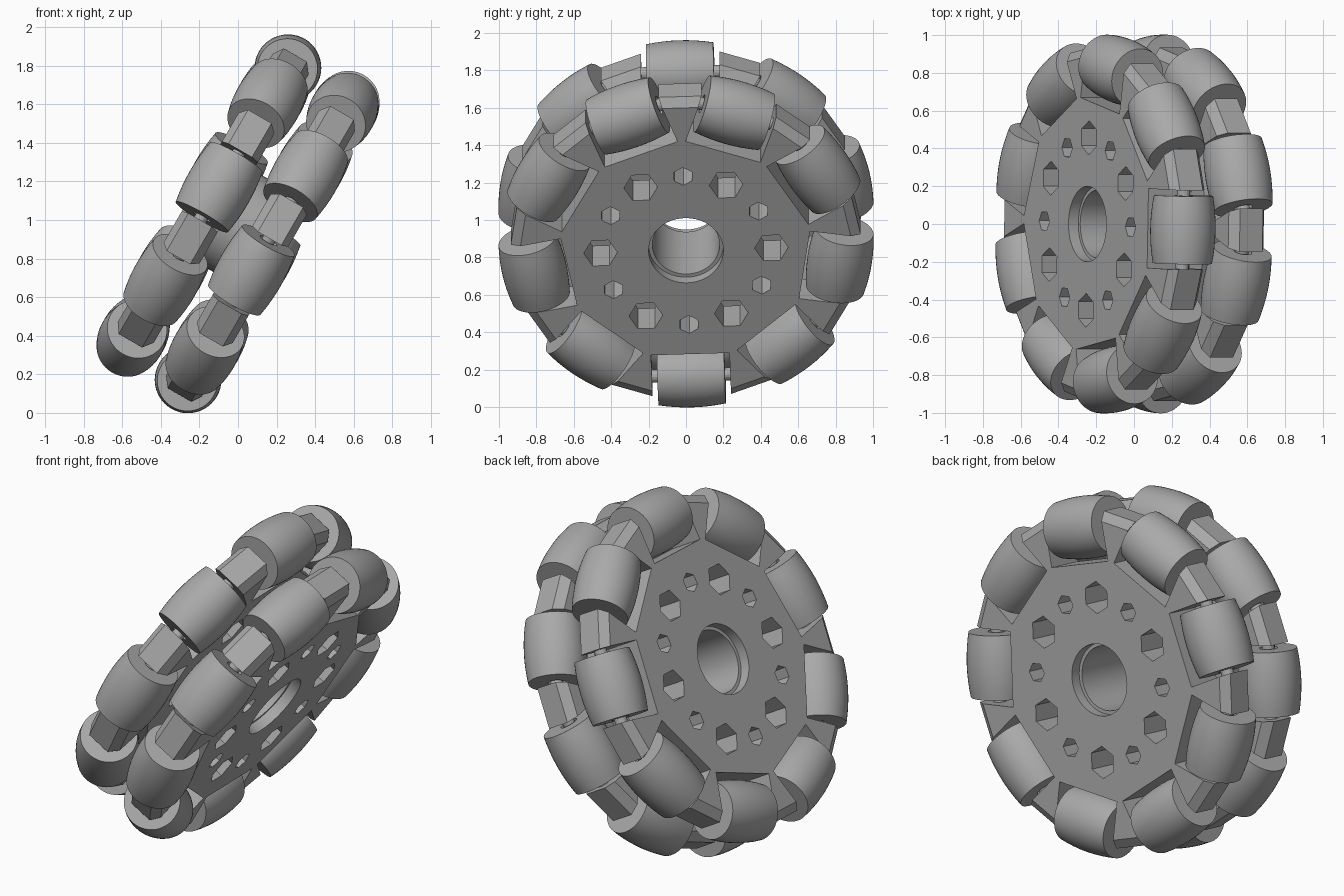
import bpy, bmesh, math
from mathutils import Matrix, Vector

if "Cube" in bpy.data.objects:
    bpy.data.objects.remove(bpy.data.objects["Cube"])

# Tilted wheel frame: local z is the axle, local x is sideways, local y climbs the wheel
T = math.radians(30)
FRAME = Matrix(((0, math.sin(T), math.cos(T), 0),
                (1, 0, 0, 0),
                (0, math.cos(T), -math.sin(T), 0.98),
                (0, 0, 0, 1)))
PHASE = math.radians(2)
STEP = math.radians(40)
ROW = 0.18          # offset of each roller row along the axle
PITCH = 0.83        # distance of roller centres from the axle

grey = bpy.data.materials.new("grey")
grey.diffuse_color = (0.4, 0.4, 0.4, 1)
grey.use_nodes = True
grey.node_tree.nodes["Principled BSDF"].inputs["Base Color"].default_value = grey.diffuse_color


def lathe(bm, profile, sides, mat=Matrix(), start=0.0, closed=True):
    """Revolve a closed (radius, height) profile around z."""
    rings = []
    for i in range(sides):
        a = start + 2 * math.pi * i / sides
        rings.append([bm.verts.new(mat @ Vector((r * math.cos(a), r * math.sin(a), z)))
                      for r, z in profile])
    n = len(profile)
    for i in range(sides):
        p, q = rings[i], rings[(i + 1) % sides]
        for j in range(n if closed else n - 1):
            k = (j + 1) % n
            bm.faces.new((p[j], q[j], q[k], p[k]))
    if not closed:
        bm.faces.new([r[0] for r in reversed(rings)])
        bm.faces.new([r[-1] for r in rings])


def make(name, bm, smooth=True):
    bmesh.ops.recalc_face_normals(bm, faces=bm.faces)
    me = bpy.data.meshes.new(name)
    bm.to_mesh(me)
    bm.free()
    me.materials.append(grey)
    ob = bpy.data.objects.new(name, me)
    bpy.context.collection.objects.link(ob)
    ob.matrix_world = FRAME
    if smooth:
        smooth_part(ob)
    return ob


def smooth_part(ob):
    bpy.ops.object.select_all(action='DESELECT')
    ob.select_set(True)
    bpy.context.view_layer.objects.active = ob
    bpy.ops.object.shade_smooth_by_angle(angle=math.radians(19))


def spin(a, r, h):
    return Matrix.Rotation(a, 4, 'Z') @ Matrix.Translation((r, 0, h))


def build_row(side, label):
    first = PHASE + (math.pi / 2 if side < 0 else -math.pi / 2)

    # Disc with chamfered rim
    bm = bmesh.new()
    k = 1 / math.cos(math.pi / 18)
    prof = [(0.1, 0.07), (0.88 * k, 0.07), (0.93 * k, 0.11),
            (0.93 * k, 0.25), (0.88 * k, 0.285), (0.1, 0.285)]
    lathe(bm, [(r, z * side) for r, z in prof], 18, start=first + math.pi / 18)
    disc = make("disc_" + label, bm, False)

    # Cutter: stepped bore, roller slots and two sizes of hexagon hole
    bm = bmesh.new()
    bore = [(0.18, 0.0), (0.18, 0.225), (0.2, 0.225), (0.2, 0.4)]
    lathe(bm, [(r, z * side) for r, z in bore], 48, closed=False)
    for i in range(9):
        bmesh.ops.create_cube(bm, size=1, matrix=spin(first + i * STEP, 0.94, ROW * side)
                              @ Matrix.Diagonal((0.6, 0.42, 0.5, 1)))
    for i in range(12):
        hex_r = 0.055 if i % 2 else 0.09
        lathe(bm, [(hex_r, -0.05 * side), (hex_r, 0.4 * side)], 6,
              spin(PHASE + i * math.pi / 6, 0.457, 0), closed=False)
    cutter = make("cutter_" + label, bm, False)
    cutter.hide_render = True
    mod = disc.modifiers.new("cut", 'BOOLEAN')
    mod.operation = 'DIFFERENCE'
    mod.solver = 'EXACT'
    mod.object = cutter
    bpy.context.view_layer.update()
    bpy.context.view_layer.objects.active = disc
    bpy.ops.object.modifier_apply(modifier="cut")
    bpy.data.objects.remove(cutter)
    smooth_part(disc)

    # Barrel rollers whose curve follows the wheel circle, each on a pin
    rollers, pins = bmesh.new(), bmesh.new()
    half = 0.18
    barrel = [(0.05, -half)]
    for j in range(9):
        t = half * (j / 4 - 1)
        barrel.append((math.sqrt(1 - t * t) - PITCH + 0.003, t))
    barrel.append((0.05, half))
    for i in range(9):
        m = spin(first + i * STEP, PITCH, ROW * side) @ Matrix.Rotation(math.pi / 2, 4, 'X')
        lathe(rollers, barrel, 48, m)
        lathe(pins, [(0.035, -0.22), (0.035, 0.22)], 16, m, closed=False)
    make("rollers_" + label, rollers)
    make("roller_pins_" + label, pins)


build_row(1, "right")
build_row(-1, "left")

# Hub sleeve joining the two discs
bm = bmesh.new()
lathe(bm, [(0.18, -0.072), (0.28, -0.072), (0.28, 0.072), (0.18, 0.072)], 48)
make("hub_sleeve", bm)
